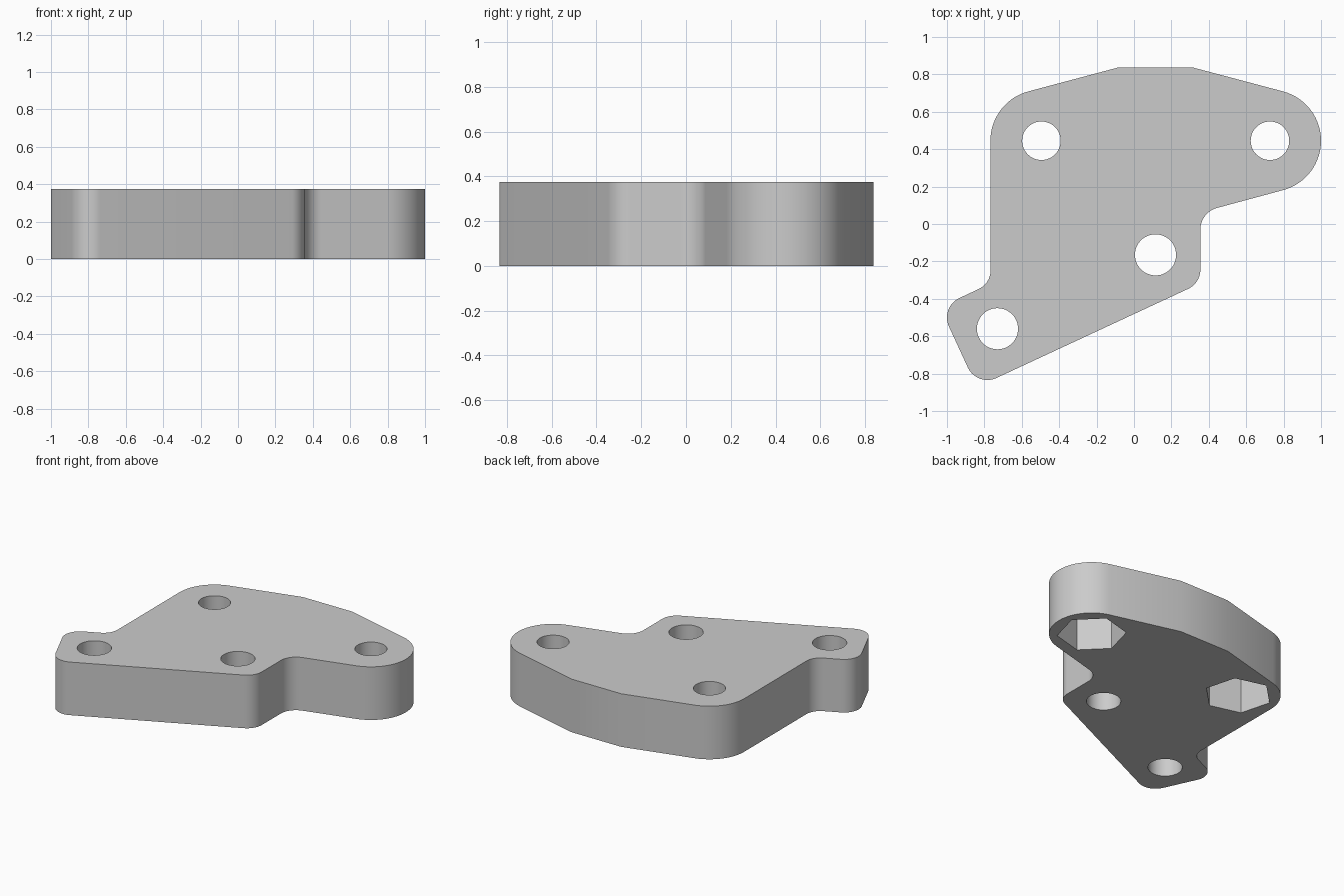
import bpy
import bmesh
from math import cos, sin, radians

if "Cube" in bpy.data.objects:
    bpy.data.objects.remove(bpy.data.objects["Cube"], do_unlink=True)

THICKNESS = 0.375
POCKET_DEPTH = 0.25

# Single grey material
grey = bpy.data.materials.new("plain grey")
grey.use_nodes = True
colour = (0.6, 0.6, 0.6, 1.0)
grey.diffuse_color = colour
grey.node_tree.nodes["Principled BSDF"].inputs["Base Color"].default_value = colour


def arc(x, y, radius, start, end, steps=14):
    """Points along an arc, angles in degrees."""
    angles = [radians(start + (end - start) * i / steps) for i in range(steps + 1)]
    return [(x + radius * cos(a), y + radius * sin(a)) for a in angles]


def prism(name, points, bottom, top):
    """Extrude a flat outline into a solid."""
    bm = bmesh.new()
    base = bm.faces.new([bm.verts.new((x, y, bottom)) for x, y in points])
    raised = bmesh.ops.extrude_face_region(bm, geom=[base], use_keep_orig=True)
    verts = [v for v in raised["geom"] if isinstance(v, bmesh.types.BMVert)]
    bmesh.ops.translate(bm, verts=verts, vec=(0, 0, top - bottom))
    bmesh.ops.recalc_face_normals(bm, faces=bm.faces)
    mesh = bpy.data.meshes.new(name)
    bm.to_mesh(mesh)
    bm.free()
    mesh.materials.append(grey)
    obj = bpy.data.objects.new(name, mesh)
    bpy.context.collection.objects.link(obj)
    return obj


def round_points(x, y, radius, sides, turn=0):
    return arc(x, y, radius, turn, turn + 360, sides)[:-1]


def cut(body, points, bottom, top):
    """Subtract a prism from the body and discard the cutter."""
    cutter = prism("cutter", points, bottom, top)
    cutter.hide_render = True
    mod = body.modifiers.new("cut", "BOOLEAN")
    mod.operation = "DIFFERENCE"
    mod.solver = "EXACT"
    mod.object = cutter
    bpy.context.view_layer.objects.active = body
    bpy.ops.object.modifier_apply(modifier=mod.name)
    bpy.data.objects.remove(cutter, do_unlink=True)


# Plate outline, counter-clockwise from the lower tip
outline = (
    arc(-0.784, -0.719, 0.115, 205, 295)         # tip, lower corner
    + arc(0.24, -0.243, 0.115, -65, 0)           # lower right corner
    + arc(0.475, -0.03, 0.12, 180, 105)          # inner corner under the lobe
    + arc(0.727, 0.445, 0.273, -75, 75, 28)      # right lobe
    + [(0.31, 0.838), (-0.08, 0.838)]            # flat back edge
    + arc(-0.495, 0.445, 0.273, 105, 180)        # back left lobe
    + arc(-0.877, -0.248, 0.11, 0, -65)          # inner corner above the tip
    + arc(-0.885, -0.5, 0.115, 115, 205)         # tip, outer corner
)
plate = prism("mounting_plate", outline, 0, THICKNESS)

# Plain through holes
for x, y in ((0.115, -0.165), (-0.73, -0.56)):
    cut(plate, round_points(x, y, 0.11, 48), -0.1, THICKNESS + 0.1)

# Bolt holes with hexagonal nut pockets underneath
for x, turn in ((0.727, 15), (-0.495, -15)):
    cut(plate, round_points(x, 0.445, 0.103, 48), -0.1, THICKNESS + 0.1)
    cut(plate, round_points(x, 0.445, 0.222, 6, turn), -0.1, POCKET_DEPTH)

# Smooth curved walls, keep rims crisp
bpy.ops.object.select_all(action="DESELECT")
plate.select_set(True)
bpy.context.view_layer.objects.active = plate
bpy.ops.object.shade_smooth_by_angle(angle=radians(30))
